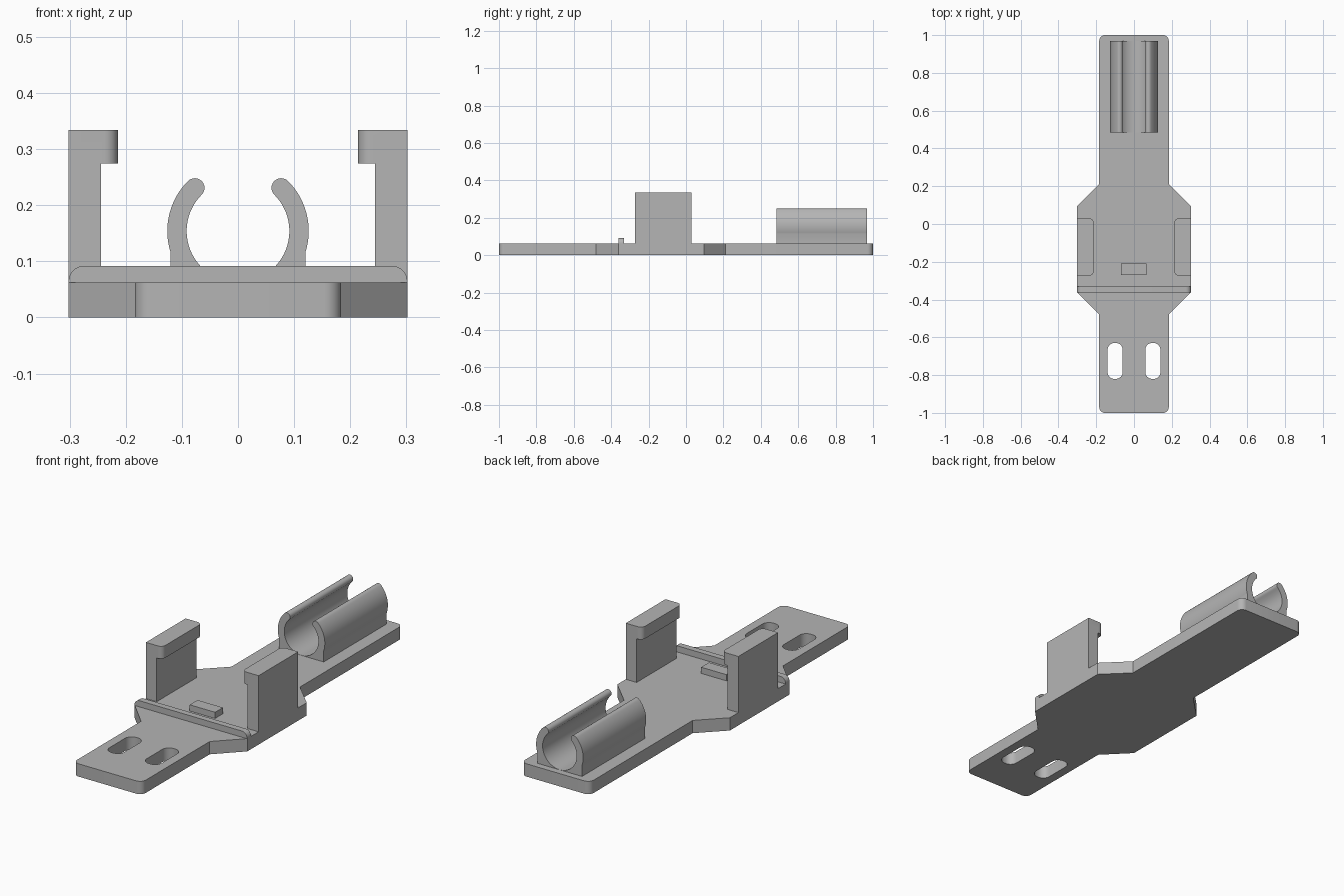
import bpy, bmesh
from math import sin, cos, pi, radians, acos
from mathutils import Vector

cube = bpy.data.objects.get("Cube")
if cube:
    bpy.data.objects.remove(cube, do_unlink=True)

grey = bpy.data.materials.new("matte grey")
grey.use_nodes = True
COLOUR = (0.46, 0.46, 0.46, 1)
grey.diffuse_color = COLOUR
grey.node_tree.nodes["Principled BSDF"].inputs["Base Color"].default_value = COLOUR


def arc(cx, cy, r, start, end, n=24):
    """Points on an arc, angles in degrees."""
    steps = [radians(start + (end - start) * i / n) for i in range(n + 1)]
    return [(cx + r * cos(t), cy + r * sin(t)) for t in steps]


def rounded(corners, n=8):
    """Outline from (x, y, radius); rounded corners are right angles."""
    out = []
    for i, (x, y, r) in enumerate(corners):
        p = Vector((x, y))
        if r == 0:
            out.append((x, y))
            continue
        a = (Vector(corners[i - 1][:2]) - p).normalized()
        b = (Vector(corners[(i + 1) % len(corners)][:2]) - p).normalized()
        c = p + r * (a + b)
        for k in range(n + 1):
            t = pi / 2 * k / n
            out.append(tuple(c - r * (b * cos(t) + a * sin(t))))
    return out


def rect(x0, x1, y0, y1, r=0):
    return rounded([(x0, y0, r), (x1, y0, r), (x1, y1, r), (x0, y1, r)])


def prism(name, outline, lo, hi, axis="z"):
    """Extrude an outline along z, or an xz outline along y."""
    def place(u, v, w):
        return (u, v, w) if axis == "z" else (u, w, v)
    bm = bmesh.new()
    rings = [[bm.verts.new(place(u, v, w)) for u, v in outline] for w in (lo, hi)]
    for ring in rings:
        bm.faces.new(ring)
    n = len(outline)
    for i in range(n):
        j = (i + 1) % n
        bm.faces.new((rings[0][i], rings[0][j], rings[1][j], rings[1][i]))
    bmesh.ops.recalc_face_normals(bm, faces=bm.faces[:])
    mesh = bpy.data.meshes.new(name)
    bm.to_mesh(mesh)
    bm.free()
    mesh.materials.append(grey)
    ob = bpy.data.objects.new(name, mesh)
    bpy.context.collection.objects.link(ob)
    return ob


def select(ob):
    bpy.ops.object.select_all(action="DESELECT")
    ob.select_set(True)
    bpy.context.view_layer.objects.active = ob


def combine(ob, tool, operation):
    """Apply a boolean and discard the tool."""
    mod = ob.modifiers.new("combine", "BOOLEAN")
    mod.operation, mod.object, mod.solver = operation, tool, "EXACT"
    select(ob)
    bpy.ops.object.modifier_apply(modifier=mod.name)
    bpy.data.objects.remove(tool, do_unlink=True)


TOP = 0.062      # upper face of the base plate
NARROW, WIDE = 0.184, 0.302

# Base plate with a wide middle and rounded ends
half = [(NARROW, -1, 0.03), (NARROW, -0.48, 0), (WIDE, -0.36, 0),
        (WIDE, 0.095, 0), (NARROW, 0.212, 0), (NARROW, 1, 0.03)]
corners = half + [(-x, y, r) for x, y, r in reversed(half)]
plate = prism("base_plate", rounded(corners), 0, TOP)

# Strap slots
for side in (-1, 1):
    x = side * 0.1
    slot = prism("slot_cutter", rect(x - 0.04, x + 0.04, -0.82, -0.63, 0.036), -0.1, 0.2)
    combine(plate, slot, "DIFFERENCE")
parts = [plate]

# Cross rib with rounded upper corners, and the small stop block
rib = rounded([(-WIDE, TOP, 0), (WIDE, TOP, 0), (WIDE, 0.092, 0.028), (-WIDE, 0.092, 0.028)])
parts.append(prism("cross_rib", rib, -0.362, -0.332, "y"))
parts.append(prism("stop_block", rect(-0.07, 0.066, -0.27, -0.21), TOP, 0.092))

# Side posts with inward hooks
for name, s in (("left", 1), ("right", -1)):
    post = prism(name + "_post", rect(*sorted((s * 0.244, s * WIDE)), -0.274, 0.03), TOP, 0.3)
    hook = prism("hook", rounded([(s * WIDE, -0.274, 0), (s * WIDE, 0.03, 0),
                                  (s * 0.214, 0.03, 0.024), (s * 0.214, -0.274, 0.024)]),
                 0.274, 0.334)
    combine(post, hook, "UNION")
    parts.append(post)

# Open tube clip: straight foot, outer arc, round tip, inner arc
CZ, OUTER, INNER, FOOT = 0.154, 0.126, 0.0915, 0.12
mid, tip = (OUTER + INNER) / 2, (OUTER - INNER) / 2
low = -acos(FOOT / OUTER) * 180 / pi
k = mid * cos(pi / 4)
right = ([(FOOT, TOP)] + arc(0, CZ, OUTER, low, 45)
         + arc(k, CZ + k, tip, 45, 225, 12)[1:-1]
         + arc(0, CZ, INNER, 45, -90, 36))
left = [(-x, z) for x, z in reversed(right[:-1])]
parts.append(prism("tube_clip", right + left, 0.485, 0.968, "y"))

for ob in parts:
    select(ob)
    bpy.ops.object.shade_smooth_by_angle(angle=radians(30))
